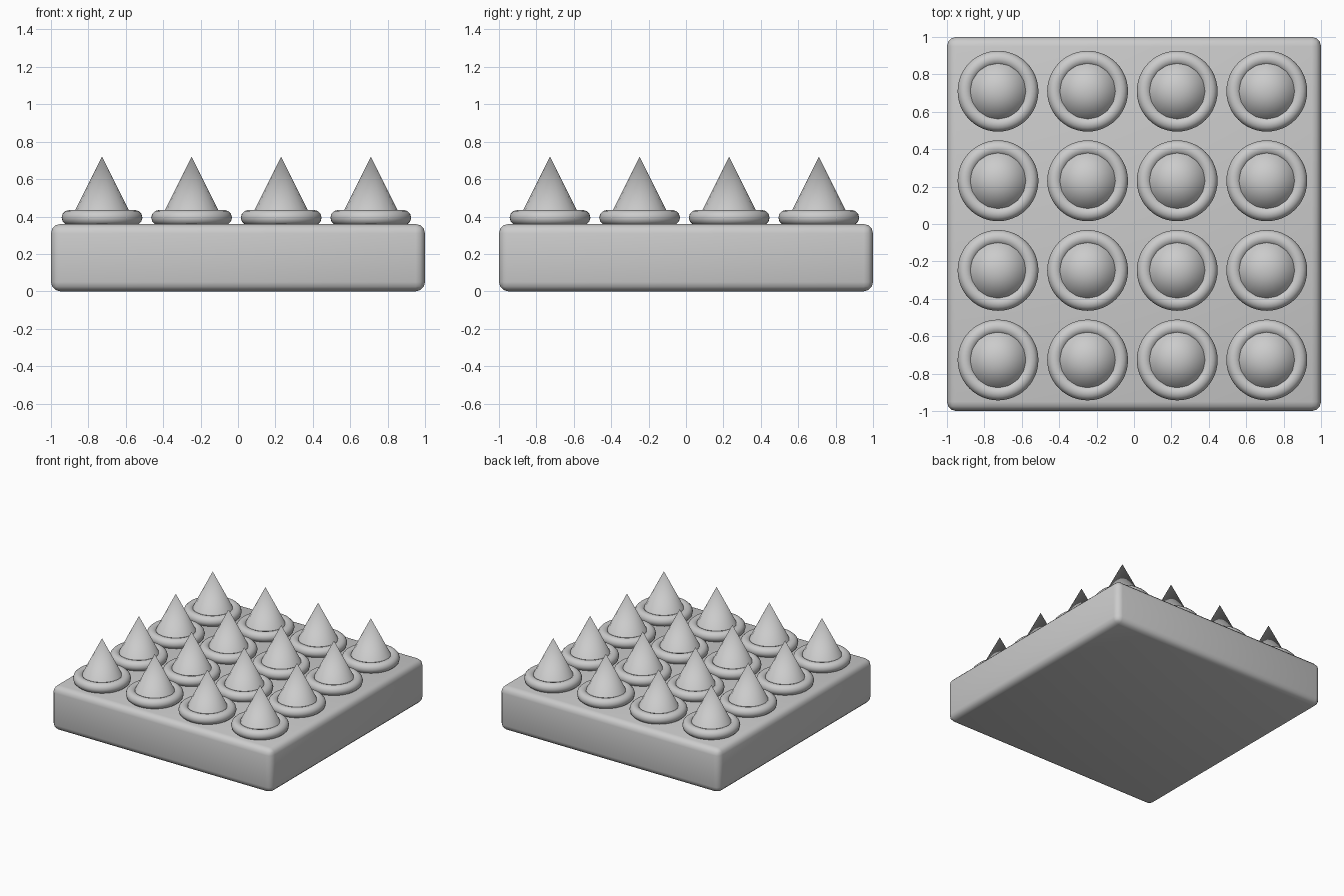
import bpy
from math import radians

if "Cube" in bpy.data.objects:
    bpy.data.objects.remove(bpy.data.objects["Cube"])

PITCH, START = 0.479, -0.727
PLATE_TOP = 0.36


def smooth(obj, angle=40):
    bpy.ops.object.select_all(action='DESELECT')
    obj.select_set(True)
    bpy.context.view_layer.objects.active = obj
    bpy.ops.object.shade_smooth_by_angle(angle=radians(angle))


# Base slab with rounded edges
bpy.ops.mesh.primitive_cube_add(size=1, location=(0, 0, PLATE_TOP / 2))
slab = bpy.context.object
slab.name = "base_slab"
slab.scale = (2, 2, PLATE_TOP)
bpy.ops.object.transform_apply(location=False, rotation=False, scale=True)
bevel = slab.modifiers.new("rounded_edges", 'BEVEL')
bevel.width = 0.05
bevel.segments = 3
bpy.ops.object.modifier_apply(modifier=bevel.name)
smooth(slab)

# Collar ring around each spike
bpy.ops.mesh.primitive_torus_add(major_radius=0.175, minor_radius=0.041,
                                 major_segments=48, minor_segments=12,
                                 location=(START, START, 0.394))
collar = bpy.context.object
collar.name = "collar_1_1"
smooth(collar)

# Spike: its foot sits hidden inside the collar
SPIKE_H = 0.36
bpy.ops.mesh.primitive_cone_add(vertices=16, radius1=0.18, radius2=0, depth=SPIKE_H,
                                location=(START, START, PLATE_TOP + SPIKE_H / 2))
spike = bpy.context.object
spike.name = "spike_1_1"
smooth(spike)

# Repeat collar and spike over a 4 x 4 grid
for i in range(4):
    for j in range(4):
        if i == j == 0:
            continue
        for part, label in ((collar, "collar"), (spike, "spike")):
            twin = part.copy()
            twin.name = f"{label}_{i + 1}_{j + 1}"
            twin.location.x += i * PITCH
            twin.location.y += j * PITCH
            bpy.context.collection.objects.link(twin)
